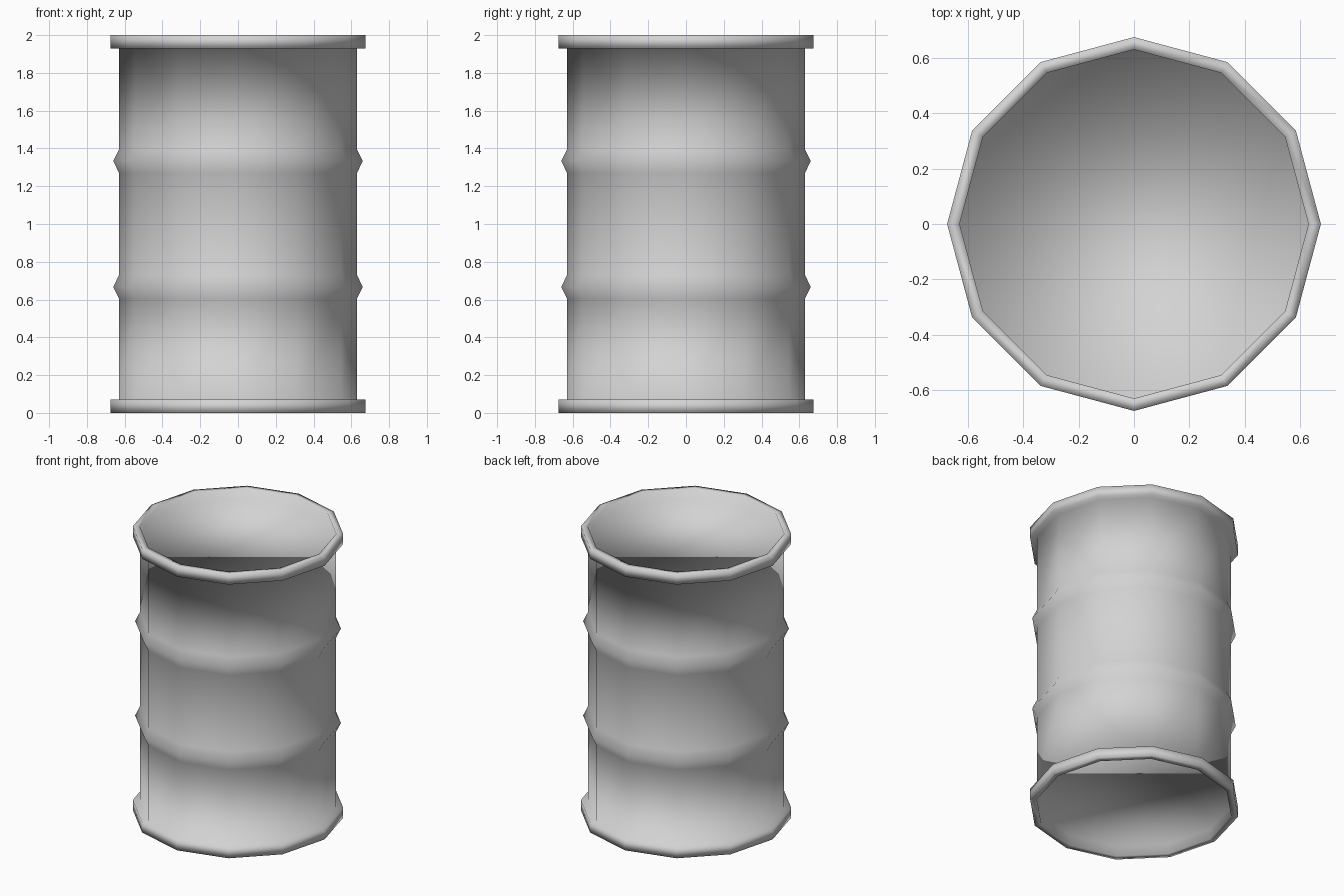
import bpy
import bmesh
from math import cos, sin, tau

cube = bpy.data.objects.get("Cube")
if cube:
    bpy.data.objects.remove(cube, do_unlink=True)

SIDES = 12
HEIGHT = 2.0
BODY, RIDGE, RIM = 0.63, 0.66, 0.675
RIM_HEIGHT = 0.07

grey = bpy.data.materials.new("light_grey")
grey.use_nodes = True
colour = (0.65, 0.65, 0.65, 1)
grey.diffuse_color = colour
grey.node_tree.nodes["Principled BSDF"].inputs["Base Color"].default_value = colour


def lathe(name, profile, material):
    """Turn a (radius, z) profile into a closed faceted solid."""
    bm = bmesh.new()
    angles = [tau * i / SIDES for i in range(SIDES)]
    rings = [[bm.verts.new((r * cos(a), r * sin(a), z)) for a in angles]
             for r, z in profile]
    for low, high in zip(rings, rings[1:]):
        for i in range(SIDES):
            j = (i + 1) % SIDES
            bm.faces.new((low[i], low[j], high[j], high[i]))
    # End lids
    bm.faces.new(rings[0][::-1])
    bm.faces.new(rings[-1])
    for face in bm.faces:
        face.smooth = True
    mesh = bpy.data.meshes.new(name)
    bm.to_mesh(mesh)
    bm.free()
    mesh.materials.append(material)
    obj = bpy.data.objects.new(name, mesh)
    bpy.context.collection.objects.link(obj)
    return obj


# Lower half: recessed lid, square rim, wall and pointed ridge
half = [
    (BODY, RIM_HEIGHT), (BODY, 0), (RIM, 0), (RIM, RIM_HEIGHT),
    (BODY, RIM_HEIGHT), (BODY, 0.605), (RIDGE, 0.667), (BODY, 0.73),
]
# Upper half mirrors the lower one
profile = half + [(r, HEIGHT - z) for r, z in reversed(half)]
lathe("drum_barrel", profile, grey)
